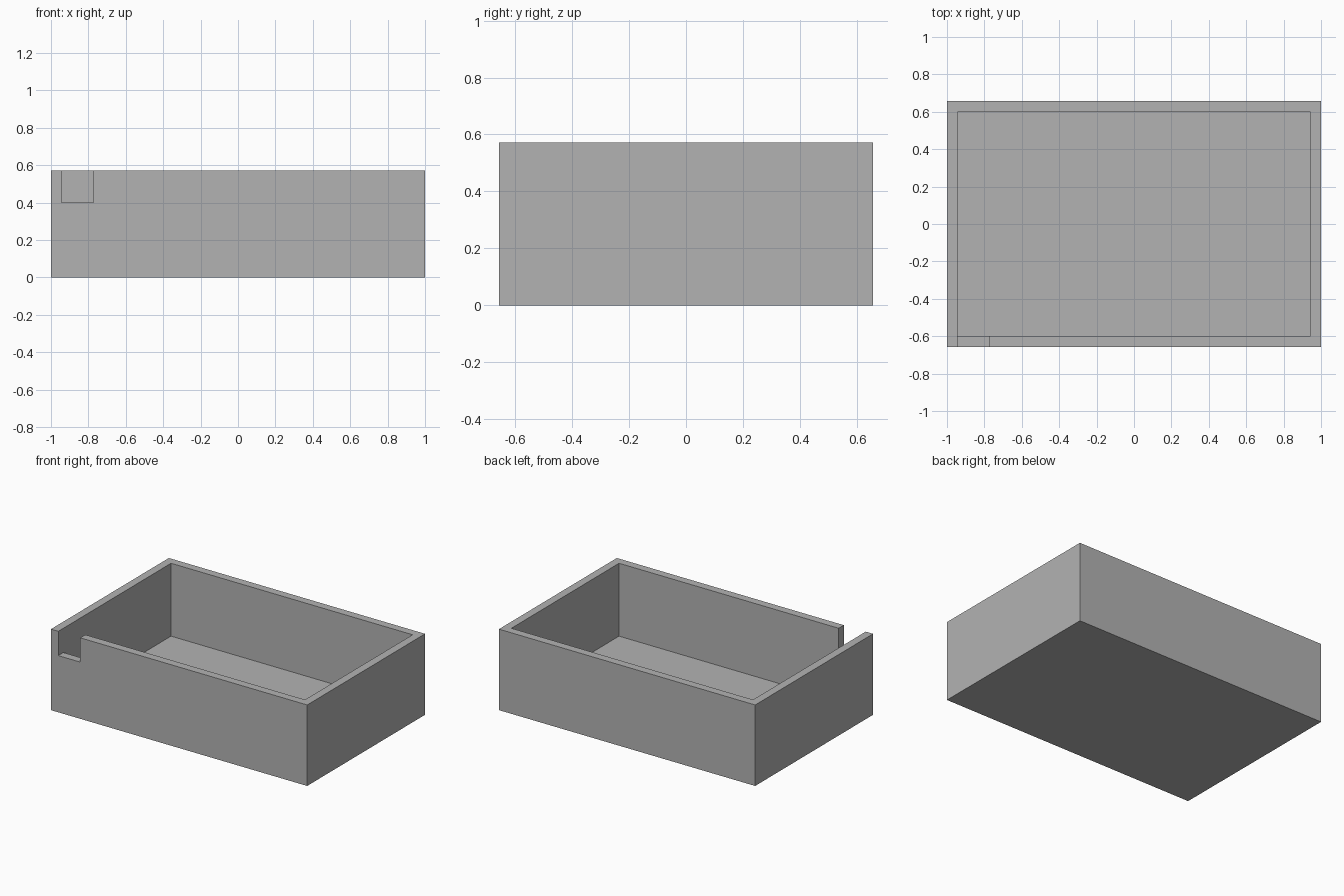
import bpy
import bmesh
from mathutils import Vector

default = bpy.data.objects.get("Cube")
if default:
    bpy.data.objects.remove(default, do_unlink=True)

# Everything is a whole number of wall thicknesses
WALL = 2 / 35
LENGTH, DEPTH, HEIGHT, NOTCH = 2.0, 23 * WALL, 10 * WALL, 3 * WALL

grey = bpy.data.materials.new("plain grey")
grey.use_nodes = True
colour = (0.45, 0.45, 0.45, 1)
grey.diffuse_color = colour
grey.node_tree.nodes["Principled BSDF"].inputs["Base Color"].default_value = colour


def box(name, low, high):
    """Axis-aligned box between two corners."""
    low, high = Vector(low), Vector(high)
    bm = bmesh.new()
    bmesh.ops.create_cube(bm, size=1)
    bmesh.ops.scale(bm, vec=high - low, verts=bm.verts)
    bmesh.ops.translate(bm, vec=(low + high) / 2, verts=bm.verts)
    mesh = bpy.data.meshes.new(name)
    bm.to_mesh(mesh)
    bm.free()
    mesh.materials.append(grey)
    obj = bpy.data.objects.new(name, mesh)
    bpy.context.collection.objects.link(obj)
    return obj


def cut(target, cutter):
    """Subtract the cutter from the target and discard it."""
    mod = target.modifiers.new(cutter.name, "BOOLEAN")
    mod.operation = "DIFFERENCE"
    mod.solver = "EXACT"
    mod.object = cutter
    bpy.context.view_layer.objects.active = target
    bpy.ops.object.modifier_apply(modifier=mod.name)
    bpy.data.objects.remove(cutter, do_unlink=True)


x, y = LENGTH / 2, DEPTH / 2
inner_x, inner_y = x - WALL, y - WALL
above = HEIGHT + WALL

# Solid tray block
tray = box("open_tray", (-x, -y, 0), (x, y, HEIGHT))

# Hollow interior, leaving the floor and four walls
cut(tray, box("interior", (-inner_x, -inner_y, WALL), (inner_x, inner_y, above)))

# Square notch through the front wall, flush with the right inner wall
cut(tray, box("front_notch", (-inner_x, -y - WALL, HEIGHT - NOTCH),
              (-inner_x + NOTCH, -inner_y + WALL, above)))
